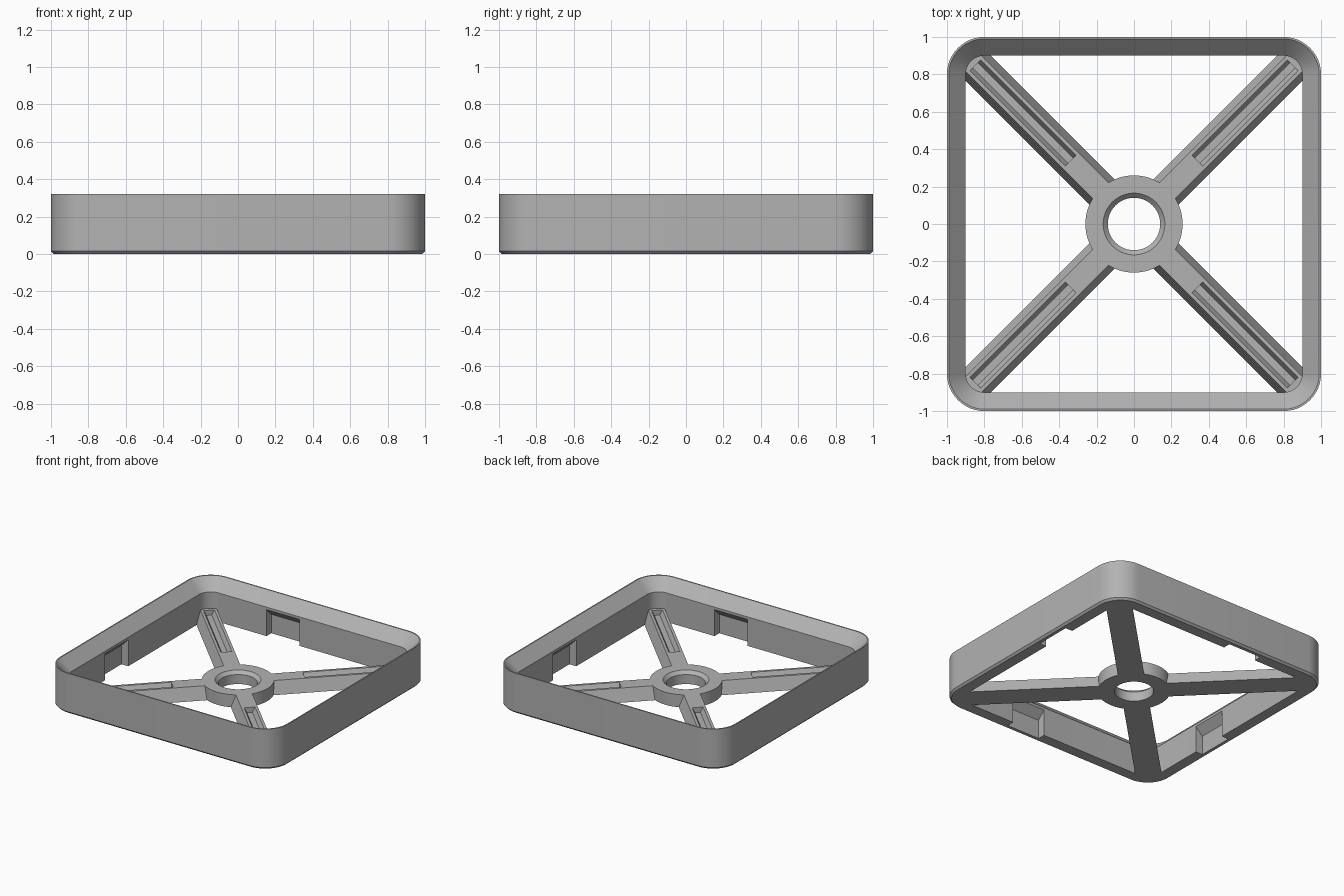
import bpy, bmesh
from math import cos, sin, pi, radians
from mathutils import Matrix

cube = bpy.data.objects.get("Cube")
if cube:
    bpy.data.objects.remove(cube)

grey = bpy.data.materials.new("light grey plastic")
grey.use_nodes = True
grey.diffuse_color = (0.45, 0.45, 0.45, 1)
grey.node_tree.nodes["Principled BSDF"].inputs["Base Color"].default_value = (0.45, 0.45, 0.45, 1)


def loft(name, loops, close=False):
    """Skin a stack of equal-length point loops; close joins the last to the first."""
    bm = bmesh.new()
    rings = [[bm.verts.new(p) for p in loop] for loop in loops]
    pairs = list(zip(rings, rings[1:]))
    if close:
        pairs.append((rings[-1], rings[0]))
    else:
        bm.faces.new(rings[0])
        bm.faces.new(rings[-1])
    for a, b in pairs:
        for i in range(len(a)):
            j = (i + 1) % len(a)
            bm.faces.new((a[i], a[j], b[j], b[i]))
    bmesh.ops.recalc_face_normals(bm, faces=bm.faces)
    mesh = bpy.data.meshes.new(name)
    bm.to_mesh(mesh)
    bm.free()
    mesh.materials.append(grey)
    obj = bpy.data.objects.new(name, mesh)
    bpy.context.collection.objects.link(obj)
    return obj


def activate(obj):
    bpy.ops.object.select_all(action='DESELECT')
    obj.select_set(True)
    bpy.context.view_layer.objects.active = obj


def cut(obj, cutter):
    mod = obj.modifiers.new("cut", 'BOOLEAN')
    mod.operation, mod.solver, mod.object = 'DIFFERENCE', 'EXACT', cutter
    activate(obj)
    bpy.ops.object.modifier_apply(modifier=mod.name)
    bpy.data.objects.remove(cutter)


def smooth(obj):
    activate(obj)
    bpy.ops.object.shade_smooth_by_angle(angle=radians(25))


def rounded_square(half, r, z, steps=12):
    pts = []
    for q in range(4):
        a0 = q * pi / 2
        cx = (half - r) * (1 if q in (0, 3) else -1)
        cy = (half - r) * (1 if q in (0, 1) else -1)
        for k in range(steps + 1):
            a = a0 + k * pi / 2 / steps
            pts.append((cx + r * cos(a), cy + r * sin(a), z))
    return pts


def circle(r, z, n=64):
    return [(r * cos(2 * pi * i / n), r * sin(2 * pi * i / n), z) for i in range(n)]


# Rim frame: chamfered foot, thin lip, sloped inner shoulder
rim = loft("rim_frame", [rounded_square(h, h - 0.8, z) for h, z in
                         ((0.985, 0), (1, 0.015), (1, 0.32), (0.99, 0.32), (0.9, 0.23), (0.9, 0))], close=True)

# Clip recesses under the shoulder, one per side, with a slanted roof
recess = [(0.85, -0.1), (0.96, -0.1), (0.96, 0.15), (0.9, 0.21), (0.85, 0.26)]
for q in range(4):
    cutter = loft("recess_cutter", [[(x, y, z) for y, z in recess] for x in (-0.38, -0.09)])
    cutter.data.transform(Matrix.Rotation(q * pi / 2, 4, 'Z'))
    cut(rim, cutter)
smooth(rim)

# Hub ring with a chamfered bore
hub = loft("hub_ring", [circle(r, z) for r, z in
                        ((0.26, 0), (0.26, 0.1), (0.165, 0.1), (0.14, 0.075), (0.14, 0))], close=True)
smooth(hub)

# Four diagonal arms with sloped sides and a tapered slot
for q, name in enumerate(("back_left", "back_right", "front_right", "front_left")):
    section = [(-0.095, 0), (0.095, 0), (0.06, 0.1), (-0.06, 0.1)]
    arm = loft(name + "_arm", [[(x, y, z) for y, z in section] for x in (0.19, 1.27)])
    slot = [(-0.02, 0.06), (0.02, 0.06), (0.045, 0.11), (-0.045, 0.11)]
    cut(arm, loft("slot_cutter", [[(x, y, z) for y, z in slot] for x in (0.48, 1.2)]))
    arm.data.transform(Matrix.Rotation(pi / 4 + q * pi / 2, 4, 'Z'))
